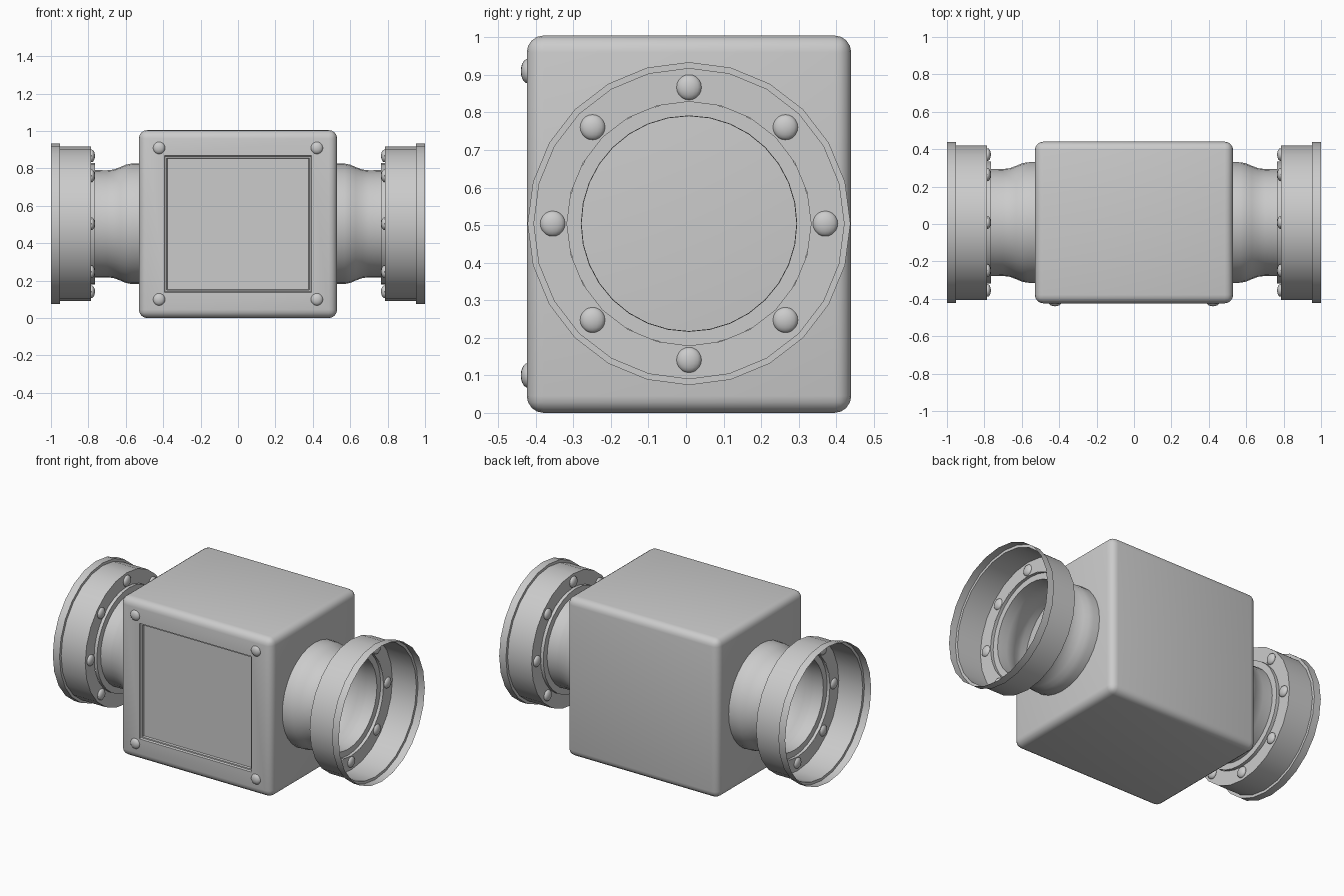
import bpy, bmesh, math
from mathutils import Matrix, Vector

if "Cube" in bpy.data.objects:
    bpy.data.objects.remove(bpy.data.objects["Cube"])

CY, CZ = 0.008, 0.504   # pipe axis


def finish(bm, name, angle=40):
    mesh = bpy.data.meshes.new(name)
    bm.to_mesh(mesh)
    bm.free()
    ob = bpy.data.objects.new(name, mesh)
    bpy.context.collection.objects.link(ob)
    bpy.ops.object.select_all(action='DESELECT')
    ob.select_set(True)
    bpy.context.view_layer.objects.active = ob
    bpy.ops.object.shade_smooth_by_angle(angle=math.radians(angle))
    return ob


def lathe(name, profile, sides, side):
    """Revolve (x, radius) points around the pipe axis on one side (+1 / -1)."""
    bm = bmesh.new()
    rings = []
    for x, r in profile:
        rings.append([bm.verts.new((side * x,
                                    CY + r * math.cos(2 * math.pi * i / sides),
                                    CZ + r * math.sin(2 * math.pi * i / sides)))
                      for i in range(sides)])
    for a, b in zip(rings, rings[1:]):
        for i in range(sides):
            j = (i + 1) % sides
            quad = (a[i], a[j], b[j], b[i])
            bm.faces.new(quad if side > 0 else quad[::-1])
    return finish(bm, name)


def domes(name, centres, scale):
    bm = bmesh.new()
    for c in centres:
        bmesh.ops.create_uvsphere(bm, u_segments=16, v_segments=10, radius=1,
                                  matrix=Matrix.Translation(c) @ Matrix.Diagonal((*scale, 1)))
    return finish(bm, name)


# Rounded housing with a stepped recessed front panel
bm = bmesh.new()
bmesh.ops.create_cube(bm, size=1, matrix=Matrix.Translation((0, CY, 0.5025))
                      @ Matrix.Diagonal((1.06, 0.864, 1.005, 1)))
bmesh.ops.bevel(bm, geom=bm.edges[:], offset=0.045, segments=4, profile=0.5, affect='EDGES')
bm.normal_update()
front = max(bm.faces, key=lambda f: -f.normal.y * f.calc_area())
for thick, depth in ((0.092, 0), (0.004, -0.012), (0.008, 0), (0.003, -0.012)):
    bmesh.ops.inset_region(bm, faces=[front], thickness=thick, depth=depth, use_even_offset=True)
finish(bm, "housing")

# Housing cover screws
domes("cover_screws", [(x, -0.421, z) for x in (-0.422, 0.422) for z in (0.1, 0.91)],
      (0.033, 0.019, 0.033))

# Pipe necks, open flange cups and flange bolts on both ends
neck = [(0.785, 0.325), (0.765, 0.325), (0.765, 0.287), (0.70, 0.286), (0.665, 0.29),
        (0.63, 0.303), (0.60, 0.316), (0.57, 0.322), (0.52, 0.323)]
cup = [(1.0, 0.43), (0.953, 0.43), (0.953, 0.413), (0.785, 0.413), (0.785, 0.325)]
for side, label in ((-1, "left"), (1, "right")):
    lathe(label + "_pipe_neck", neck, 32, side)
    lathe(label + "_flange", cup, 24, side)
    domes(label + "_flange_bolts",
          [(side * 0.783, CY + 0.363 * math.cos(i * math.pi / 4),
            CZ + 0.363 * math.sin(i * math.pi / 4)) for i in range(8)],
          (0.018, 0.034, 0.034))
